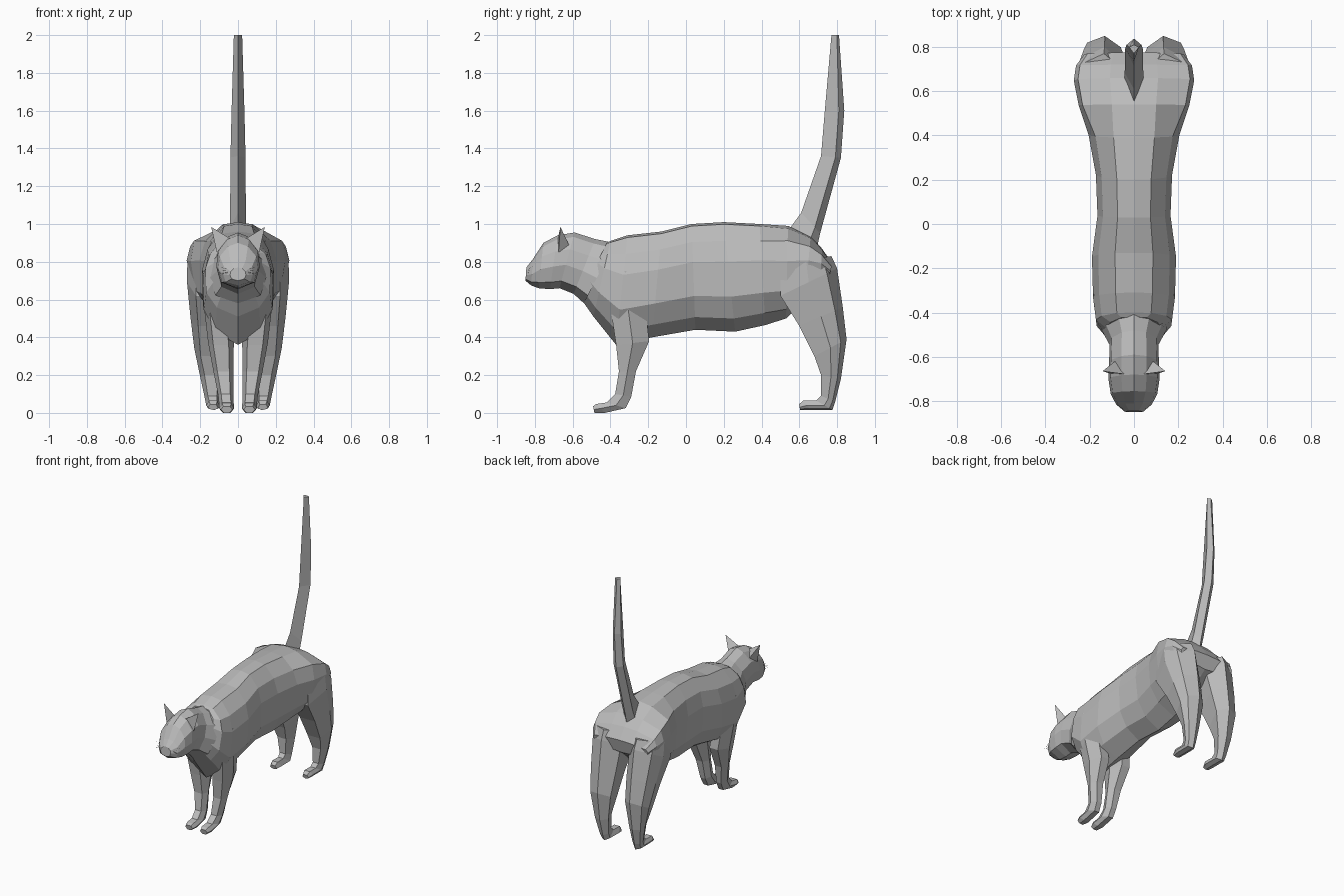
import bpy, bmesh
from mathutils import Vector

cube = bpy.data.objects.get("Cube")
if cube:
    bpy.data.objects.remove(cube, do_unlink=True)

grey = bpy.data.materials.new("grey fur")
grey.use_nodes = True
colour = (0.5, 0.5, 0.5, 1)
grey.diffuse_color = colour
grey.node_tree.nodes["Principled BSDF"].inputs["Base Color"].default_value = colour


def finish(name, bm):
    bmesh.ops.recalc_face_normals(bm, faces=bm.faces)
    mesh = bpy.data.meshes.new(name)
    bm.to_mesh(mesh)
    bm.free()
    mesh.materials.append(grey)
    obj = bpy.data.objects.new(name, mesh)
    bpy.context.collection.objects.link(obj)
    return obj


def loft(name, rings):
    """Skin closed rings of points and cap both ends."""
    bm = bmesh.new()
    loops = [[bm.verts.new(p) for p in ring] for ring in rings]
    n = len(loops[0])
    for a, b in zip(loops, loops[1:]):
        for i in range(n):
            j = (i + 1) % n
            bm.faces.new((a[i], a[j], b[j], b[i]))
    bm.faces.new(loops[0])
    bm.faces.new(loops[-1])
    return finish(name, bm)


def section(profile, yt, zt, yb, zb, w):
    """Symmetric ring from a half profile, between a top and a bottom point."""
    half = [(w * fx, yb + (yt - yb) * f, zb + (zt - zb) * f) for fx, f in profile]
    return half + [(-x, y, z) for x, y, z in reversed(half) if x > 1e-6]


# Torso: top y, top z, bottom y, bottom z, half width; the hips are boxier
torso_profile = [(0, 1), (.45, .98), (.85, .83), (1, .64), (.98, .32), (.65, .12), (0, 0)]
hip_profile = [(0, 1), (.4, .97), (.93, .84), (1, .62), (.9, .3), (.6, .1), (0, 0)]
torso = [
    (-.42, .90, -.56, .61, .125),
    (-.40, .91, -.49, .51, .172),
    (-.31, .94, -.37, .36, .185),
    (-.13, .96, -.18, .40, .19),
    (.03, 1.0, .05, .44, .165),
    (.20, 1.01, .26, .43, .172),
    (.39, 1.0, .42, .465, .205),
]
hips = [
    (.54, .99, .53, .50, .25),
    (.66, .935, .63, .60, .272),
    (.72, .87, .71, .66, .262),
    (.775, .79, .75, .69, .225),
]
loft("torso", [section(torso_profile, *r) for r in torso]
     + [section(hip_profile, *r) for r in hips])

# Head and neck
head_profile = [(0, 1), (.5, .92), (.92, .7), (1, .42), (.8, .13), (0, 0)]
head = [
    (-.38, .90, -.54, .58, .15),
    (-.48, .92, -.595, .63, .11),
    (-.59, .955, -.67, .66, .113),
    (-.68, .94, -.72, .655, .115),
    (-.755, .90, -.78, .66, .105),
    (-.81, .815, -.82, .675, .08),
    (-.845, .77, -.85, .70, .042),
]
loft("head", [section(head_profile, *r) for r in head])

# Tail: kite section with its widest point towards the back
tail = [
    (.53, .95, .69, .86, .045),
    (.61, 1.06, .71, .95, .042),
    (.715, 1.36, .82, 1.35, .04),
    (.735, 1.6, .838, 1.6, .034),
    (.77, 2.0, .81, 2.0, .022),
]
loft("tail", [section([(0, 1), (1, .28), (0, 0)], *r) for r in tail])

# Legs: front y, front z, back y, back z, inner x, outer x
front_profile = [(0, .2), (0, .8), (.5, 1), (1, .75), (1, .25), (.5, 0)]
hind_profile = [(0, .2), (0, .8), (.5, 1), (.82, .88), (1, .42), (.7, 0)]
front_leg = [
    (-.42, .74, -.22, .76, .06, .183),
    (-.40, .56, -.215, .56, .04, .18),
    (-.37, .36, -.195, .38, .022, .158),
    (-.355, .22, -.265, .22, .025, .13),
    (-.375, .10, -.29, .085, .025, .105),
    (-.42, .055, -.32, .025, .022, .10),
    (-.475, .047, -.43, 0, .02, .10),
    (-.492, .035, -.485, 0, .03, .09),
]
hind_leg = [
    (.50, .79, .77, .83, .04, .268),
    (.50, .62, .80, .765, .035, .27),
    (.60, .46, .83, .56, .045, .252),
    (.68, .30, .85, .39, .06, .232),
    (.715, .20, .82, .18, .085, .20),
    (.715, .09, .79, .06, .097, .175),
    (.69, .065, .775, .015, .097, .168),
    (.62, .065, .66, .015, .095, .168),
    (.598, .045, .605, .015, .105, .158),
]


def leg_ring(profile, side, yf, zf, yb, zb, xi, xo):
    return [(side * (xi + (xo - xi) * s), yf + (yb - yf) * t, zf + (zb - zf) * t)
            for t, s in profile]


for side, label in ((1, "left"), (-1, "right")):
    loft("front_leg_" + label, [leg_ring(front_profile, side, *r) for r in front_leg])
    loft("hind_leg_" + label, [leg_ring(hind_profile, side, *r) for r in hind_leg])

    # Ear: three-sided spike leaning outwards
    bm = bmesh.new()
    base = [(.03, -.68, .915), (.112, -.675, .85), (.08, -.615, .88)]
    ring = [bm.verts.new((side * x, y, z)) for x, y, z in base]
    tip = bm.verts.new((side * .142, -.665, .985))
    bm.faces.new(ring)
    for i in range(3):
        bm.faces.new((ring[i], ring[(i + 1) % 3], tip))
    finish("ear_" + label, bm)

    # Whiskers: three thin slivers on each cheek
    bm = bmesh.new()
    for k in (-1, 0, 1):
        root = Vector((side * .055, -.836, .75 + .008 * k))
        end = Vector((side * .102, -.822 + .01 * k, .755 + .02 * k))
        bm.faces.new([bm.verts.new(p) for p in
                      (root, root + Vector((0, 0, .003)), end)])
    finish("whiskers_" + label, bm)
